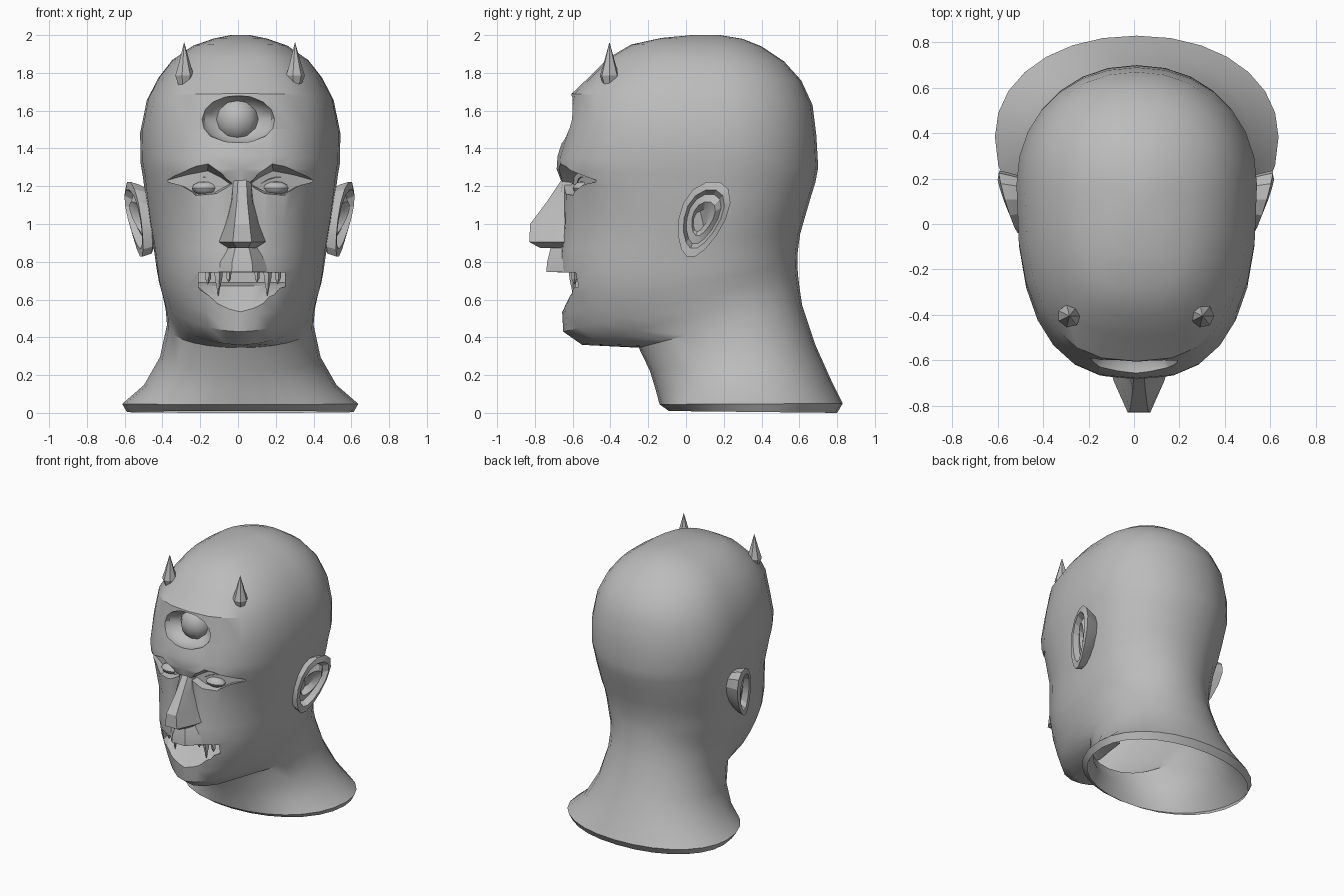
import bpy, bmesh, math
from mathutils import Matrix

if "Cube" in bpy.data.objects:
    bpy.data.objects.remove(bpy.data.objects["Cube"])

CX = 0.012                      # the head sits slightly off centre
skin = bpy.data.materials.new("grey_skin")
skin.diffuse_color = (0.5, 0.5, 0.5, 1)
skin.use_nodes = True
skin.node_tree.nodes["Principled BSDF"].inputs["Base Color"].default_value = skin.diffuse_color


def shade(ob, angle):
    for o in bpy.data.objects:
        o.select_set(o == ob)
    bpy.context.view_layer.objects.active = ob
    bpy.ops.object.shade_smooth_by_angle(angle=math.radians(angle))


def finish(name, bm, smooth=None):
    bmesh.ops.recalc_face_normals(bm, faces=bm.faces)
    me = bpy.data.meshes.new(name)
    bm.to_mesh(me)
    bm.free()
    me.materials.append(skin)
    ob = bpy.data.objects.new(name, me)
    bpy.context.collection.objects.link(ob)
    if smooth:
        shade(ob, smooth)
    return ob


def loft(name, rings, smooth=None, caps=(True, True)):
    """Skin a list of closed rings of equal length."""
    bm = bmesh.new()
    vs = [[bm.verts.new(p) for p in r] for r in rings]
    n = len(rings[0])
    for a, b in zip(vs, vs[1:]):
        for i in range(n):
            bm.faces.new((a[i], a[(i + 1) % n], b[(i + 1) % n], b[i]))
    for ring, capped in zip((vs[0], vs[-1]), caps):
        if capped:
            bm.faces.new(ring)
    return finish(name, bm, smooth)


def ball(name, centre, radii, seg=12, rows=8, smooth=40):
    bm = bmesh.new()
    mat = Matrix.Translation(centre) @ Matrix.Diagonal((*radii, 1))
    bmesh.ops.create_uvsphere(bm, u_segments=seg, v_segments=rows, radius=1, matrix=mat)
    return finish(name, bm, smooth)


def spike(name, x, y, levels, sides):
    """Stack of small round rings given as (z, radius)."""
    turn = [math.tau * k / sides for k in range(sides)]
    return loft(name, [[(x + r * math.cos(t), y + r * math.sin(t), z) for t in turn] for z, r in levels])


def cut(target, cutter):
    m = target.modifiers.new("cut", 'BOOLEAN')
    m.object, m.operation, m.solver = cutter, 'DIFFERENCE', 'EXACT'
    bpy.context.view_layer.objects.active = target
    bpy.ops.object.modifier_apply(modifier=m.name)
    bpy.data.objects.remove(cutter)


# Head and neck as tilted rings: front z, back z, front y, back y, half width
SECTIONS = [
    (2.00, 2.00, 0.03, .18, .05),
    (1.985, 1.98, -.13, .30, .14),
    (1.95, 1.94, -.29, .40, .25),
    (1.88, 1.86, -.41, .52, .36),
    (1.79, 1.76, -.50, .61, .435),
    (1.69, 1.63, -.605, .67, .495),
    (1.50, 1.47, -.635, .69, .53),
    (1.36, 1.30, -.68, .70, .528),
    (1.29, 1.22, -.685, .685, .515),
    (1.20, 1.14, -.65, .66, .505),
    (1.00, 1.02, -.655, .625, .485),
    (.86, .95, -.67, .605, .465),
    (.75, .88, -.68, .595, .452),
    (.63, .84, -.66, .59, .442),
    (.52, .80, -.655, .59, .43),
    (.43, .74, -.65, .592, .41),
    (.36, .67, -.55, .60, .395),
    (.345, .57, -.25, .615, .388),
    (.22, .36, -.19, .685, .425),
    (.12, .17, -.16, .77, .51),
    (.045, .05, -.14, .83, .625),
    (.01, 0, -.09, .80, .60),
]
SEG = 28


def section(zf, zb, yf, yb, w):
    pts = []
    ym = yf + (yb - yf) * (.61 if zf > .35 else .54)      # widest point
    # squarer forehead, tapering jaw
    front = 2.6 if zf > 1.1 else 2.25 if zf > .6 else 2.0 if zf > .5 else 1.8 if zf > .35 else 2.1
    for k in range(SEG):
        s, c = math.sin(math.tau * k / SEG), math.cos(math.tau * k / SEG)
        e = 2 / (front if c > 0 else 2.1)
        x = math.copysign(abs(s) ** e, s) * w
        y = ym + ((yf if c > 0 else yb) - ym) * abs(c) ** e
        pts.append((CX + x, y, zf + (zb - zf) * (y - yf) / (yb - yf)))
    return pts


head = loft("head_and_neck", [section(*s) for s in SECTIONS])

# Open mouth: flat upper edge, bowl shaped lower lip
mouth = []
for k in range(9):
    u = k / 4 - 1
    x, lip = .02 + .23 * u, .53 + .12 * abs(u) ** 2.5
    mouth.append([(x, -.95, .742), (x, -.40, .742), (x, -.40, .69),
                  (x, -.535, .672), (x, -.66, lip), (x, -.95, lip - .03)])
cut(head, loft("mouth_cutter", mouth))

# Forehead eye socket
cut(head, ball("socket_cutter", (0, -.63, 1.555), (.205, .14, .128), 12, 8, None))

# Eye sockets under arched brows
BROW = [(.03, 1.22), (.09, 1.28), (.17, 1.335), (.30, 1.30), (.44, 1.245), (.32, 1.20), (.24, 1.135), (.12, 1.15)]
for side in (-1, 1):
    front, back = [], []
    for x, z in BROW:
        front.append((CX + side * (.2 + (x - .2) * 1.1), -.80, 1.2 + (z - 1.2) * 1.25))
        x, z = .19 + (x - .19) * .85, 1.2 + (z - 1.2) * .6
        back.append((CX + side * x, -.595 + .42 * max(0, x - .1), z))
    cut(head, loft("brow_cutter", [front, back]))

# Leave the underside of the neck open
bm = bmesh.new()
bm.from_mesh(head.data)
bmesh.ops.delete(bm, geom=[f for f in bm.faces if all(v.co.z < .03 for v in f.verts)], context='FACES')
bm.to_mesh(head.data)
bm.free()
shade(head, 32)

# Eyes with thin pointed eyelids, and the forehead eye
ball("forehead_eye", (-.005, -.475, 1.555), (.12, .115, .122), 10, 8)
for side, label in ((-1, "left"), (1, "right")):
    x = CX + side * .185
    ball(label + "_eye", (x, -.545, 1.19), (.075, .055, .036), 10, 6)
    for kind, h in (("upper", .05), ("lower", -.045)):
        rings = []
        for k in range(7):
            u = k / 3 - 1
            px, z = x + side * u * .11, 1.19 + .015 * u + h * (1 - u * u)
            y = -.585 + .04 * (u + 1) + .02 * u * u
            rings.append([(px, y, z), (px, y - .015, z + h * .15), (px, y + .04, z + h * .5)])
        loft(f"{label}_{kind}_eyelid", rings)

# Nose: bridge running down to a blunt tip with wide wings
NX = .022
nose = []
for z, ytip, yside, wtip, wside in ((1.24, -.655, -.60, .022, .05), (1.12, -.735, -.62, .028, .06),
                                    (1.00, -.825, -.63, .04, .09), (.905, -.83, -.64, .05, .125)):
    half = [(wside, yside), (wside * .9, yside - .05), (wtip, ytip)]
    nose.append([(NX - w, y, z) for w, y in half] + [(NX + w, y, z) for w, y in reversed(half)])
nose.append([(NX + (x - NX) * .6, max(y, -.77), .872) for x, y, z in nose[-1]])
loft("nose", nose, 25)

# Upper lip: ridge below the nose spreading to the mouth edge
loft("upper_lip_ridge", [[(NX - w, -.62, z), (NX - w * .35, y, z), (NX + w * .35, y, z), (NX + w, -.62, z)]
                         for z, w, y in ((.88, .10, -.715), (.80, .15, -.735), (.745, .16, -.74))], 25)

# Fangs and small teeth, mirrored about the mouth centre
for side, label in ((-1, "left"), (1, "right")):
    for kind, d, tip, r in (("fang", .13, .62, .026), ("outer_tooth", .185, .68, .02), ("inner_tooth", .075, .69, .016)):
        spike(f"{label}_{kind}", .025 + side * d, -.61 + .1 * d, [(.76, r), (.71, r * .8), (tip, .001)], 5)

# Horns
for label, x in (("left", -.285), ("right", .302)):
    spike(label + "_horn", x, -.405, [(1.70, .02), (1.785, .052), (1.85, .032), (1.96, .001)], 7)


# Ears: leaning ovals, wider at the top, with rim, inner fold and hollow
def ear_ring(side, scale, depth, base=None):
    out = []
    for k in range(14):
        c, s = math.cos(math.tau * k / 14), math.sin(math.tau * k / 14)
        y, z = .085 + .06 * s + c * (.125 + .03 * s), 1.025 + .203 * s
        rim = .50 + .26 * (y + .05) + .09 * (z - .82)
        out.append((CX - .004 + side * ((base or rim) - depth),
                    .09 + (y - .09) * scale, 1.03 + (z - 1.03) * scale))
    return out


for label, side in (("left", -1), ("right", 1)):
    rings = [ear_ring(side, .72, 0, .45)]
    for scale, depth in ((.92, .05), (1, 0), (.78, -.005), (.66, .035), (.45, .02), (.25, .06)):
        rings.append(ear_ring(side, scale, depth))
    loft(label + "_ear", rings, 20, (False, True))
